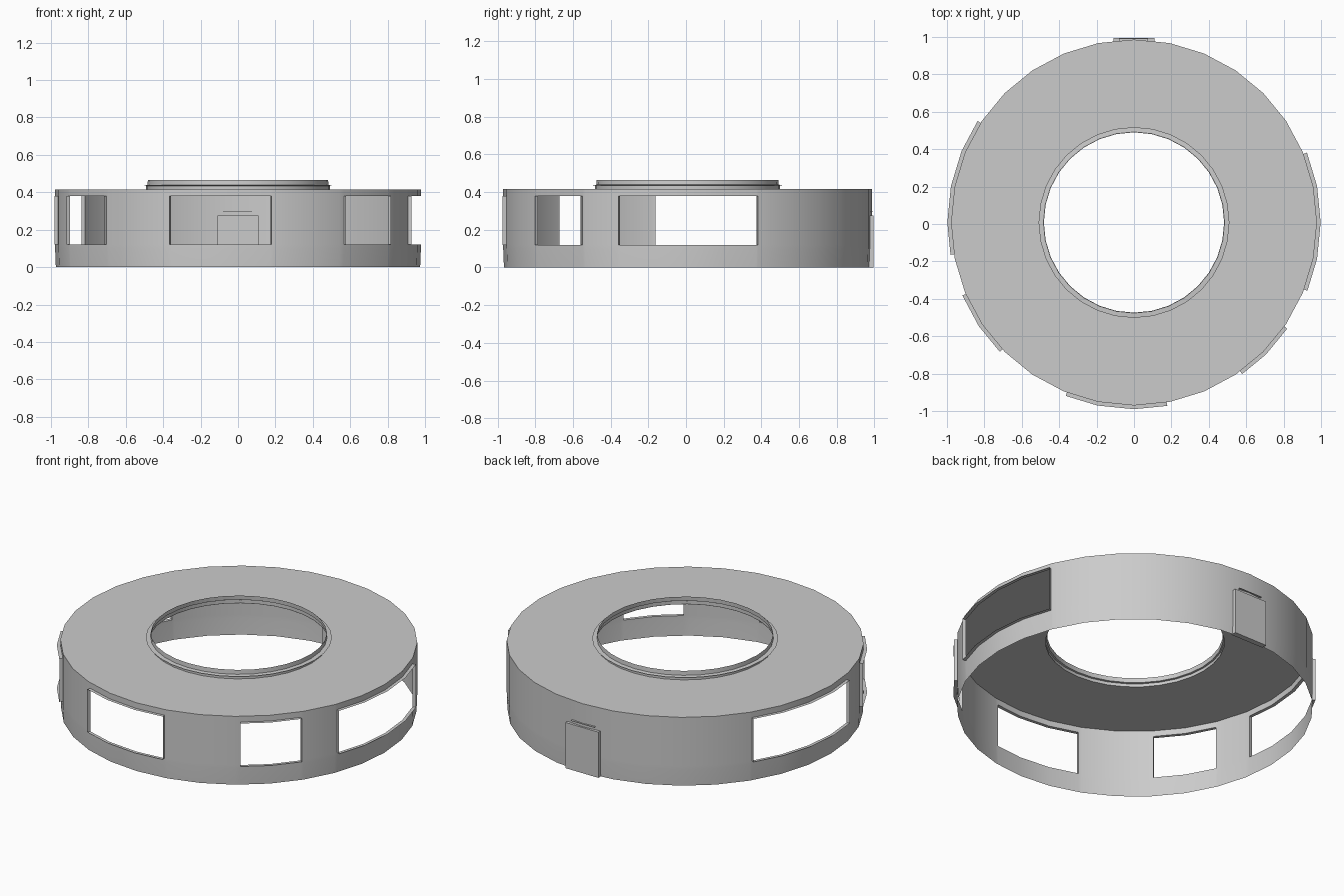
import bpy, bmesh, math

cube = bpy.data.objects.get("Cube")
if cube:
    bpy.data.objects.remove(cube)

SIDES = 32
STEP = 2 * math.pi / SIDES
RADIUS = 0.978
CY = 0.008          # the ring sits slightly back, balancing the door
SILL, HEAD = 0.12, 0.38
ROOF_Z = 0.415
WINDOWS = [(-21.5, 22), (147, 190), (203, 224), (248.5, 280.3), (305.5, 325.3)]

grey = bpy.data.materials.new("plain_grey")
grey.use_nodes = True
colour = (0.6, 0.6, 0.6, 1)
grey.diffuse_color = colour
grey.node_tree.nodes["Principled BSDF"].inputs["Base Color"].default_value = colour


def point(angle, radius, z):
    """Point on the faceted ring at the given angle."""
    local = angle % STEP - STEP / 2
    r = radius * math.cos(STEP / 2) / math.cos(local)
    return (r * math.cos(angle), r * math.sin(angle) + CY, z)


def finish(name, bm):
    bmesh.ops.remove_doubles(bm, verts=bm.verts, dist=1e-5)
    bmesh.ops.recalc_face_normals(bm, faces=bm.faces)
    mesh = bpy.data.meshes.new(name)
    bm.to_mesh(mesh)
    bm.free()
    mesh.materials.append(grey)
    obj = bpy.data.objects.new(name, mesh)
    bpy.context.collection.objects.link(obj)
    bpy.ops.object.select_all(action='DESELECT')
    obj.select_set(True)
    bpy.context.view_layer.objects.active = obj
    bpy.ops.object.shade_smooth_by_angle(angle=math.radians(30))
    return obj


def quad(bm, *corners):
    return bm.faces.new([bm.verts.new(c) for c in corners])


def strip(bm, angles, start, end):
    """Quads between two (radius, z) pairs along a list of angles."""
    for a, b in zip(angles, angles[1:]):
        quad(bm, point(a, *start), point(b, *start), point(b, *end), point(a, *end))


def lathe(name, profile):
    bm = bmesh.new()
    angles = [i * STEP for i in range(SIDES + 1)]
    for start, end in zip(profile, profile[1:]):
        strip(bm, angles, start, end)
    return finish(name, bm)


def box(name, x0, x1, y0, y1, z0, z1):
    bm = bmesh.new()
    bmesh.ops.create_cube(bm, size=1)
    for v in bm.verts:
        v.co = (x1 if v.co.x > 0 else x0, y1 if v.co.y > 0 else y0,
                z1 if v.co.z > 0 else z0)
    return finish(name, bm)


# Window edges in radians, wrapped to one turn
spans = [(math.radians(a), math.radians(b)) for a, b in WINDOWS]
turn = 2 * math.pi


def in_window(angle):
    return any((angle - a) % turn < b - a for a, b in spans)


# Outer wall: a thin sheet with the window openings left out
cuts = {round(i * STEP, 6) for i in range(SIDES + 1)}
cuts |= {round(edge % turn, 6) for span in spans for edge in span}
cuts = sorted(cuts)
rows = [(RADIUS - 0.004, 0), (RADIUS, 0.1), (RADIUS, SILL), (RADIUS, HEAD), (RADIUS, ROOF_Z)]
bm = bmesh.new()
for a, b in zip(cuts, cuts[1:]):
    for low, high in zip(rows, rows[1:]):
        if low[1] == SILL and in_window((a + b) / 2):
            continue
        strip(bm, [a, b], low, high)
finish("outer_wall", bm)

# Window frames: thin rims standing out from each opening
for n, (a, b) in enumerate(spans):
    first, last = math.ceil(a / STEP), math.floor(b / STEP)
    angles = [a] + [i * STEP for i in range(first, last + 1)] + [b]
    out = RADIUS + 0.02
    bm = bmesh.new()
    for z in (SILL, HEAD):
        strip(bm, angles, (RADIUS, z), (out, z))
    for e in (a, b):
        quad(bm, point(e, RADIUS, SILL), point(e, out, SILL),
             point(e, out, HEAD), point(e, RADIUS, HEAD))
    finish(f"window_frame_{n + 1}", bm)

# Roof and the raised collar around its central opening
lathe("roof", [(RADIUS, ROOF_Z), (0.49, ROOF_Z)])
lathe("roof_collar", [(0.492, ROOF_Z), (0.492, 0.435), (0.51, 0.437),
                      (0.484, 0.439), (0.482, 0.465)])

# Back door and the narrow ledge above it
box("back_door", -0.11, 0.11, 0.962, 0.995, 0, 0.276)
box("door_ledge", -0.08, 0.075, 0.962, 0.993, 0.294, 0.297)
